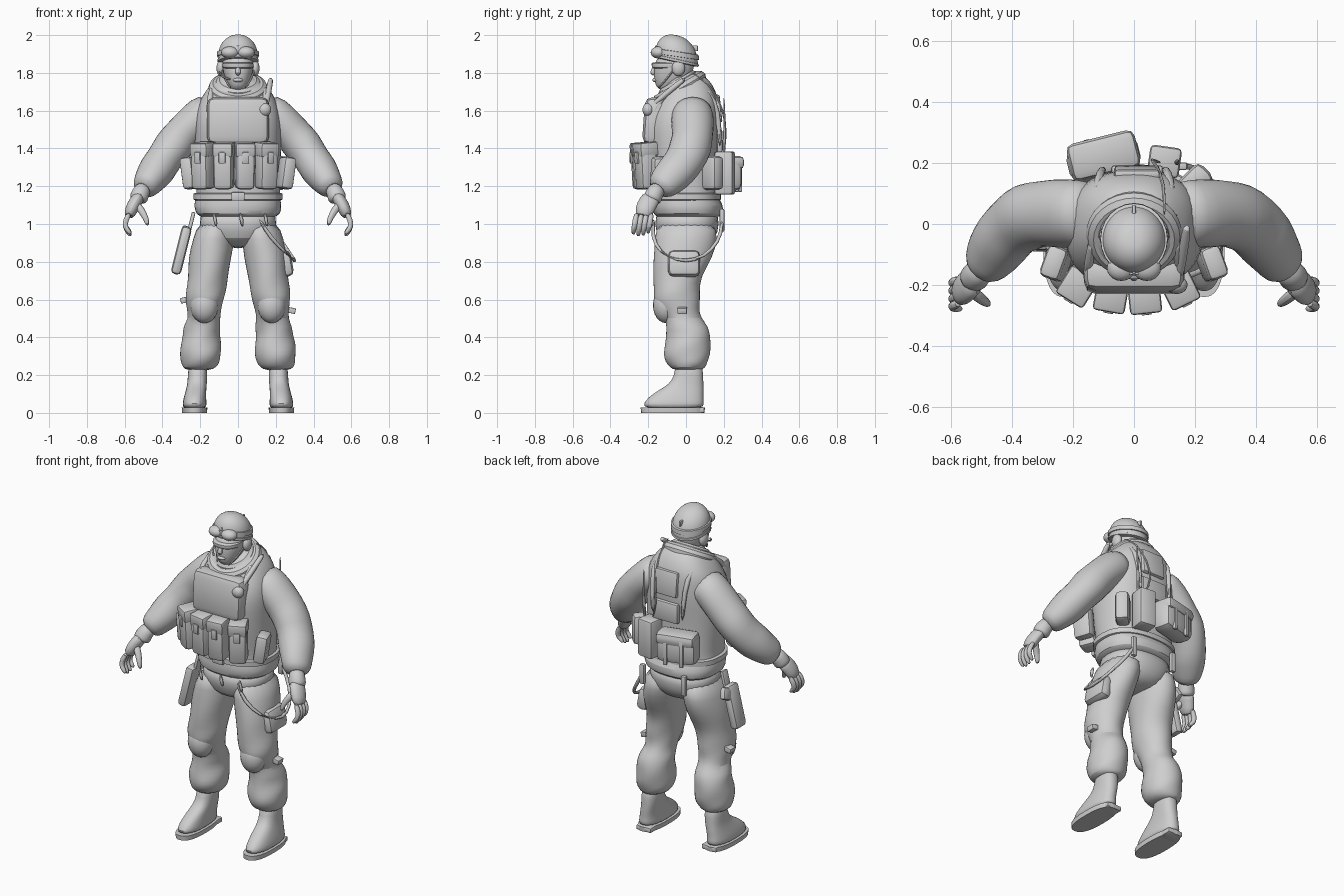
import bpy, bmesh, math
from mathutils import Vector, Euler, Matrix

grey = bpy.data.materials.new("plain_grey")
grey.diffuse_color = (0.62, 0.62, 0.62, 1)


def finish(name, bm, subdiv=0):
    bmesh.ops.recalc_face_normals(bm, faces=bm.faces[:])
    me = bpy.data.meshes.new(name)
    bm.to_mesh(me)
    bm.free()
    ob = bpy.data.objects.new(name, me)
    bpy.context.collection.objects.link(ob)
    me.materials.append(grey)
    if subdiv:
        m = ob.modifiers.new("smooth", "SUBSURF")
        m.levels = m.render_levels = subdiv
    bpy.ops.object.select_all(action="DESELECT")
    ob.select_set(True)
    bpy.context.view_layer.objects.active = ob
    bpy.ops.object.shade_smooth_by_angle(angle=math.radians(40))
    return ob


def skin(name, rings, subdiv=1):
    """Join rings of points into a closed skin."""
    bm = bmesh.new()
    vs = [[bm.verts.new(p) for p in r] for r in rings]
    n = len(vs[0])
    for a, b in zip(vs, vs[1:]):
        for i in range(n):
            j = (i + 1) % n
            bm.faces.new((a[i], a[j], b[j], b[i]))
    bm.faces.new(vs[0])
    bm.faces.new(vs[-1])
    return finish(name, bm, subdiv)


def loft(name, rows, n=20, power=2.0, fold=0.0, tilt=0.0, subdiv=1):
    """Rows are (cx, cy, z, rx, ry); tilt raises z along -y."""
    rings = []
    for k, (cx, cy, z, rx, ry) in enumerate(rows):
        ring = []
        for i in range(n):
            a = 2 * math.pi * i / n
            c, s = math.cos(a), math.sin(a)
            f = 1 + fold * math.sin(3 * a + 2.1 * k)
            x = math.copysign(abs(c) ** (2 / power), c) * rx * f
            y = math.copysign(abs(s) ** (2 / power), s) * ry * f
            ring.append((cx + x, cy + y, z - tilt * y))
        rings.append(ring)
    return skin(name, rings, subdiv)


def tube(name, rows, n=12, depth=1.0, fold=0.0, subdiv=1):
    """Rows are (x, y, z, r) along a path; depth stretches towards y."""
    pts = [Vector(r[:3]) for r in rows]
    rings = []
    for k, p in enumerate(pts):
        t = (pts[min(k + 1, len(pts) - 1)] - pts[max(k - 1, 0)]).normalized()
        ref = Vector((0, 1, 0)) if abs(t.y) < 0.85 else Vector((1, 0, 0))
        u = t.cross(ref).normalized()
        v = u.cross(t)
        r = rows[k][3]
        ring = []
        for i in range(n):
            a = 2 * math.pi * i / n
            f = r * (1 + fold * math.sin(2 * a + 2.3 * k))
            ring.append(p + u * f * math.cos(a) + v * f * depth * math.sin(a))
        rings.append(ring)
    return skin(name, rings, subdiv)


def box(name, loc, size, rot=(0, 0, 0), bevel=0.015):
    bm = bmesh.new()
    m = (Matrix.Translation(loc) @ Euler([math.radians(a) for a in rot]).to_matrix().to_4x4()
         @ Matrix.Diagonal((*size, 1)))
    bmesh.ops.create_cube(bm, size=1, matrix=m)
    bmesh.ops.bevel(bm, geom=bm.edges[:], offset=bevel, segments=2, affect="EDGES", profile=0.5)
    return finish(name, bm)


def ball(name, loc, size):
    bm = bmesh.new()
    bmesh.ops.create_uvsphere(bm, u_segments=20, v_segments=12, radius=1,
                              matrix=Matrix.Translation(loc) @ Matrix.Diagonal((*size, 1)))
    return finish(name, bm)


# Jacket with loose hem, trousers seat and belt
loft("jacket", [(0, .01, 1.03, .19, .16), (0, .01, 1.05, .225, .185), (0, .01, 1.10, .235, .19),
                (0, 0, 1.14, .222, .17), (0, 0, 1.2, .222, .17), (0, -.01, 1.3, .228, .178),
                (0, -.02, 1.42, .23, .19), (0, -.02, 1.52, .23, .198), (0, -.008, 1.6, .222, .185),
                (0, .005, 1.66, .2, .168), (0, .01, 1.71, .17, .145), (0, .02, 1.76, .125, .105),
                (0, .02, 1.79, .08, .07)], n=28, power=2.4, fold=.012)
loft("trouser_seat", [(0, .01, .87, .06, .09), (0, .005, .92, .18, .155), (0, .005, 1.0, .212, .175),
                      (0, .005, 1.08, .2, .165)], power=2.3)
loft("belt", [(0, 0, 1.125, .225, .175), (0, 0, 1.13, .236, .186), (0, 0, 1.16, .236, .186),
              (0, 0, 1.165, .225, .175)], n=28, power=2.4, subdiv=0)
box("belt_buckle", (0, -.19, 1.146), (.07, .02, .045), bevel=.006)
box("chest_panel", (0, -.165, 1.545), (.33, .12, .25), (-4, 0, 0), .04)

# Collar, rolled and sloping down to the front
for name, z, major, minor in (("outer_collar", 1.715, .122, .036), ("inner_collar", 1.735, .088, .034)):
    bpy.ops.mesh.primitive_torus_add(location=(0, -.035, z), rotation=(math.radians(30), 0, 0),
                                     major_radius=major, minor_radius=minor,
                                     major_segments=32, minor_segments=10)
    ring = bpy.context.object
    ring.name = name
    ring.data.materials.append(grey)
    bpy.ops.object.shade_smooth_by_angle()

# Head
loft("face", [(0, -.03, 1.62, .06, .06), (0, -.04, 1.70, .06, .07), (0, -.085, 1.715, .042, .062),
              (0, -.08, 1.735, .056, .083), (0, -.072, 1.78, .074, .1), (0, -.062, 1.83, .083, .108),
              (0, -.055, 1.9, .085, .1)], power=2.2)
tube("nose", [(0, -.15, 1.85, .008), (0, -.172, 1.82, .013), (0, -.178, 1.80, .017), (0, -.165, 1.79, .012)], 8)
ball("lips", (0, -.162, 1.762), (.027, .016, .011))
loft("glasses", [(0, -.075, 1.822, .07, .098), (0, -.075, 1.826, .084, .107), (0, -.075, 1.853, .086, .11),
                 (0, -.075, 1.857, .07, .1)], power=2.5)

# Helmet with rim, goggles and ear cups
loft("helmet", [(0, -.05, 1.862, .1, .108), (0, -.05, 1.862, .106, .115), (0, -.05, 1.89, .107, .114),
                (0, -.05, 1.93, .102, .107), (0, -.05, 1.965, .083, .087), (0, -.05, 1.99, .052, .055),
                (0, -.05, 2.0, .022, .022)], n=24, tilt=.22)
loft("helmet_rim", [(0, -.05, 1.855, .1, .108), (0, -.05, 1.857, .111, .12), (0, -.05, 1.874, .111, .12),
                    (0, -.05, 1.876, .1, .108)], n=24, tilt=.22)
loft("goggle_strap", [(0, -.05, 1.885, .1, .108), (0, -.05, 1.887, .111, .119), (0, -.05, 1.912, .11, .117),
                      (0, -.05, 1.914, .1, .106)], n=24, tilt=.15, subdiv=0)
box("helmet_seam", (0, -.05, 1.93), (.012, .226, .03), bevel=.004)
for s in (-1, 1):
    ball("goggle_lens", (s * .042, -.145, 1.908), (.047, .042, .032))
    ball("ear_cup", (s * .092, -.04, 1.825), (.022, .035, .042))
    tube("chin_strap", [(s * .09, -.055, 1.83, .006), (s * .075, -.1, 1.77, .006),
                        (s * .035, -.15, 1.715, .006)], 6)
tube("headset_mic", [(-.1, -.06, 1.81, .006), (-.085, -.13, 1.775, .006), (-.035, -.18, 1.765, .009)], 6)

for s in (-1, 1):
    # Sleeve, cuff and glove
    tube("sleeve", [(s * .13, .03, 1.60, .1), (s * .19, .035, 1.575, .105), (s * .25, .035, 1.52, .103),
                    (s * .30, .035, 1.465, .1), (s * .35, .025, 1.405, .106), (s * .39, 0, 1.345, .096),
                    (s * .43, -.045, 1.285, .1), (s * .465, -.095, 1.235, .086), (s * .49, -.13, 1.2, .075),
                    (s * .505, -.15, 1.18, .05)], 16, 1.1, .035)
    tube("glove_cuff", [(s * .495, -.14, 1.2, .044), (s * .515, -.165, 1.165, .048), (s * .525, -.175, 1.14, .052),
                        (s * .53, -.185, 1.12, .045)], 12)
    tube("palm", [(s * .52, -.175, 1.15, .035), (s * .545, -.2, 1.115, .036), (s * .565, -.22, 1.075, .036),
                  (s * .58, -.23, 1.035, .026)], 12, 1.5)
    for i in range(4):
        y = -.268 + i * .026
        drop = (.01, 0, .004, .016)[i]
        tube("finger", [(s * .572, y + .008, 1.06, .014), (s * .596, y, 1.02, .017), (s * .598, y - .006, .985, .015),
                        (s * .582, y - .01, .955 + drop, .014), (s * .566, y - .01, .935 + drop, .009)], 8)
    tube("thumb", [(s * .54, -.215, 1.11, .022), (s * .51, -.24, 1.07, .021), (s * .487, -.257, 1.03, .017),
                   (s * .477, -.265, .99, .011)], 8)
    # Baggy trouser leg
    loft("trouser_leg", [(s * .115, .005, 1.02, .095, .16), (s * .13, 0, .92, .112, .168),
                         (s * .148, -.018, .82, .115, .158), (s * .158, -.045, .72, .105, .128),
                         (s * .17, -.05, .65, .108, .122), (s * .176, -.05, .60, .102, .125),
                         (s * .18, -.04, .55, .092, .112), (s * .18, -.015, .5, .084, .095),
                         (s * .19, .005, .46, .1, .112), (s * .194, .015, .41, .098, .118),
                         (s * .197, .008, .36, .11, .122), (s * .198, .003, .31, .109, .126),
                         (s * .2, .005, .27, .105, .113), (s * .205, .008, .24, .09, .095),
                         (s * .208, .01, .225, .06, .07)], fold=.035)
    ball("knee_pad", (s * .178, -.105, .57), (.075, .07, .095))
    # Boot and sole
    loft("boot", [(s * .23, -.065, .02, .064, .16), (s * .23, -.065, .05, .064, .162),
                  (s * .228, -.055, .08, .06, .148), (s * .223, -.03, .115, .055, .125),
                  (s * .217, 0, .15, .052, .093), (s * .214, .015, .19, .052, .077),
                  (s * .212, .015, .28, .05, .073)], power=2.4)
    loft("boot_sole", [(s * .23, -.07, 0, .066, .168), (s * .23, -.07, .028, .068, .17)], 28, 2.5, subdiv=0)
    box("boot_heel", (s * .222, .055, .015), (.1, .085, .03), bevel=.008)
    # Shoulder webbing
    tube("shoulder_strap", [(s * .15, -.2, 1.5, .013), (s * .155, -.165, 1.63, .016), (s * .14, -.08, 1.715, .018),
                            (s * .13, .03, 1.75, .018), (s * .12, .125, 1.7, .018), (s * .11, .172, 1.6, .015),
                            (s * .1, .18, 1.4, .013)], 8)
    box("side_pouch", (s * .255, -.13, 1.27), (.07, .11, .17), (0, s * 8, s * 20), .02)
    box("knee_strap", (s * .27, -.02, .6 if s < 0 else .545), (.07, .05, .03), (0, s * 12, 0), .004)

# Row of front pouches with flaps
for x, y, turn in ((-.185, -.2, -32), (-.075, -.23, -10), (.035, -.235, 6), (.15, -.21, 26)):
    box("front_pouch", (x, y, 1.295), (.1, .1, .22), (3, 0, turn), .02)
    box("pouch_flap", (x, y - .004, 1.395), (.106, .108, .075), (5, 0, turn), .012)
    t = math.radians(turn)
    box("pouch_tab", (x + .055 * math.sin(t), y - .057 * math.cos(t), 1.35), (.035, .012, .06), (3, 0, turn), .004)

# Back pouches, panels, radio and antenna
box("back_pack", (-.1, .215, 1.265), (.24, .125, .18), (0, 0, 14), .04)
box("back_pack_flap", (-.1, .225, 1.325), (.23, .125, .07), (0, 0, 14), .025)
for x in (-.155, -.06):
    box("pack_strap", (x, .278 + .2 * (x + .1), 1.25), (.025, .02, .16), (0, 0, 14), .005)
box("radio_pouch", (.1, .205, 1.27), (.105, .1, .23), (0, 0, -8), .015)
box("canteen_pouch", (.2, .14, 1.27), (.08, .11, .18), (0, 0, -45), .025)
box("upper_back_panel", (.01, .168, 1.61), (.15, .035, .15), (6, 0, 0), .012)
box("lower_back_panel", (.01, .178, 1.44), (.17, .03, .12), bevel=.01)
tube("antenna", [(.14, .2, 1.36, .011), (.142, .205, 1.5, .009), (.145, .205, 1.53, .005), (.145, .2, 1.68, .005)], 8)
tube("radio_cable", [(.09, .2, 1.38, .006), (.05, .215, 1.48, .006), (.07, .2, 1.6, .006), (.1, .14, 1.73, .006),
                     (.1, .02, 1.81, .006)], 6)

# Light stick on the chest with its clip
tube("chest_stick", [(.175, .0, 1.775, .016), (.165, -.07, 1.72, .016), (.145, -.2, 1.61, .016)], 10)
ball("stick_clip", (.14, -.2, 1.605), (.036, .03, .036))

# Holster on the right thigh
box("holster", (-.3, -.04, .86), (.055, .1, .26), (0, 14, 0), .022)
box("holster_grip", (-.285, .02, .95), (.035, .07, .07), (25, 14, 0), .012)
box("holster_hanger", (-.25, -.03, 1.0), (.02, .05, .13), (0, 14, 0), .006)

# Cargo pocket and looped sling on the left thigh
box("cargo_pocket", (.25, -.01, .79), (.075, .17, .14), (0, -10, 0), .03)
tube("thigh_sling", [(.11, -.17, 1.03, .011), (.17, -.18, .93, .011), (.25, -.14, .85, .011), (.3, -.05, .805, .011),
                     (.3, .05, .805, .011), (.265, .14, .86, .011), (.2, .19, .95, .011), (.15, .19, 1.04, .011)], 8)
for x in (-.13, .01, .14):
    tube("hem_cord", [(x, -.185, 1.06, .008), (x + .01, -.19, 1.02, .012), (x + .015, -.18, .985, .007)], 8)
for x in (-.12, .16):
    box("hem_tab", (x, .19, 1.02), (.03, .025, .12), bevel=.006)
